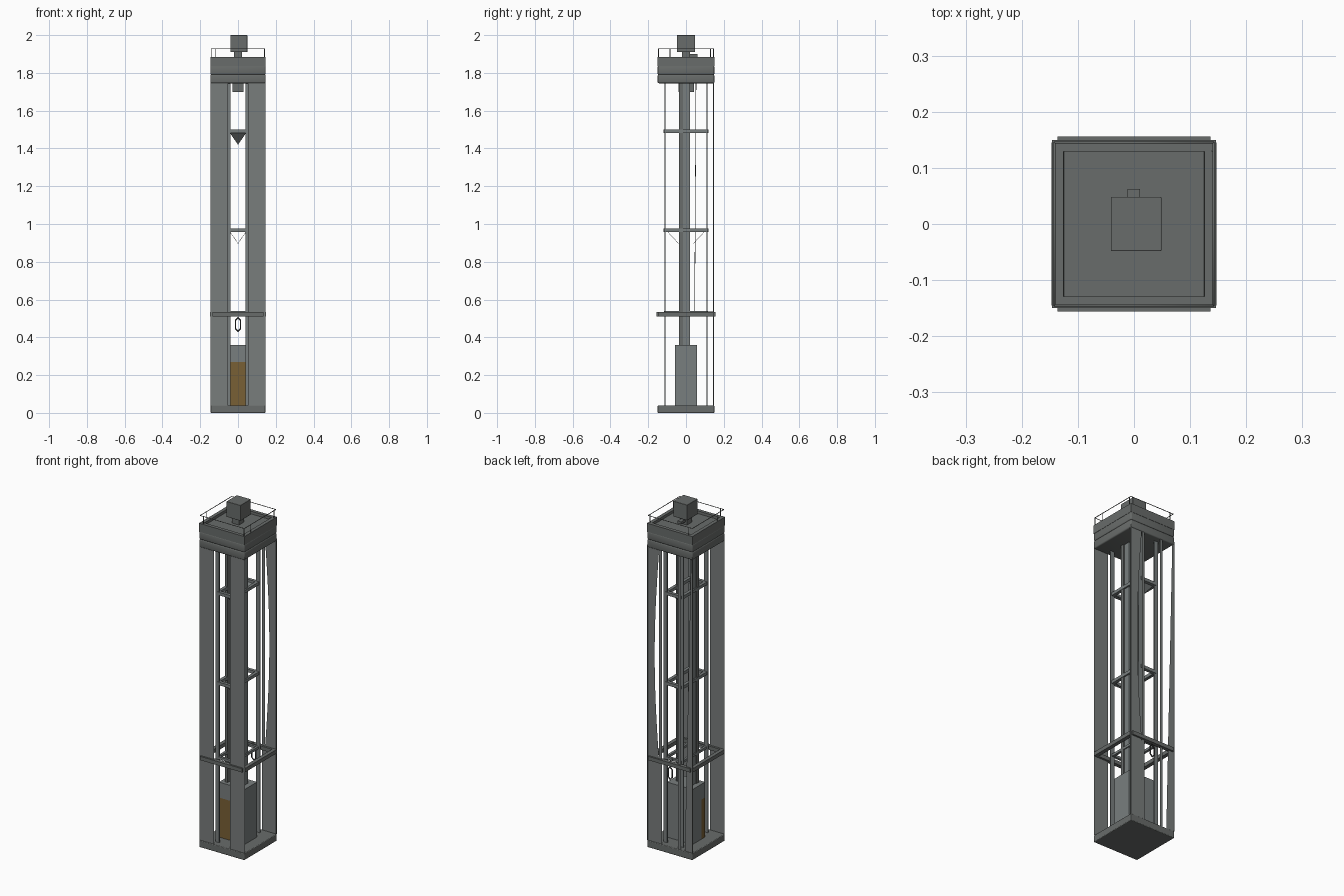
import bpy, bmesh, math
from mathutils import Vector

if "Cube" in bpy.data.objects:
    bpy.data.objects.remove(bpy.data.objects["Cube"])


def material(name, rgb):
    m = bpy.data.materials.new(name)
    m.diffuse_color = (*rgb, 1)
    m.use_nodes = True
    m.node_tree.nodes["Principled BSDF"].inputs["Base Color"].default_value = m.diffuse_color
    return m


PANEL = material("panel grey", (0.19, 0.205, 0.2))
DARK = material("dark grey steel", (0.14, 0.15, 0.145))
STEEL = material("rail steel", (0.19, 0.21, 0.21))
CAR = material("car grey", (0.19, 0.21, 0.21))
BROWN = material("brown door", (0.19, 0.115, 0.035))
BLACK = material("cable black", (0.07, 0.075, 0.075))


def finish(name, bm, mat, smooth=False):
    bmesh.ops.recalc_face_normals(bm, faces=bm.faces)
    me = bpy.data.meshes.new(name)
    bm.to_mesh(me)
    bm.free()
    ob = bpy.data.objects.new(name, me)
    bpy.context.collection.objects.link(ob)
    me.materials.append(mat)
    if smooth:
        for p in me.polygons:
            p.use_smooth = True
    return ob


def box(name, x0, x1, y0, y1, z0, z1, mat, bevel=0, smooth=False):
    bm = bmesh.new()
    bmesh.ops.create_cube(bm, size=1)
    for v in bm.verts:
        v.co = Vector(((x0 + x1) / 2 + v.co.x * (x1 - x0),
                       (y0 + y1) / 2 + v.co.y * (y1 - y0),
                       (z0 + z1) / 2 + v.co.z * (z1 - z0)))
    if bevel:
        bmesh.ops.bevel(bm, geom=bm.edges[:], offset=bevel, segments=3,
                        profile=0.5, affect='EDGES')
    return finish(name, bm, mat, smooth)


def plate(name, points, mat):
    bm = bmesh.new()
    bm.faces.new([bm.verts.new(p) for p in points])
    return finish(name, bm, mat)


def tube(name, points, radius, mat, closed=False, sides=6):
    # straight cylinders joined end to end
    bm = bmesh.new()
    pts = [Vector(p) for p in points]
    pairs = list(zip(pts, pts[1:] + pts[:1]))
    for a, b in pairs if closed else pairs[:-1]:
        d = b - a
        new = bmesh.ops.create_cone(bm, cap_ends=True, segments=sides, radius1=radius,
                                    radius2=radius, depth=d.length + radius)["verts"]
        rot = d.to_track_quat('Z', 'Y')
        for v in new:
            v.co = rot @ v.co + (a + b) / 2
    return finish(name, bm, mat, True)


def frame(name, x, y, z, r, mat):
    # rectangular ring of square bars
    for s, side in ((-1, "a"), (1, "b")):
        box(f"{name}_x_{side}", -x, x, s * y - r, s * y + r, z - r, z + r, mat)
        box(f"{name}_y_{side}", s * x - r, s * x + r, -y, y, z - r, z + r, mat)


# Base slab
box("base", -0.146, 0.146, -0.15, 0.15, 0, 0.04, DARK, 0.004)

# Front leg panels
for s, side in ((-1, "left"), (1, "right")):
    plate(f"front_panel_{side}", [(s * x, -0.146, z) for x, z in
          ((0.052, 0.04), (0.146, 0.04), (0.146, 1.76), (0.052, 1.76))], PANEL)

# Back leg panels, with a tapered left one and a bowed right one
plate("back_panel_left", [(x, 0.146, z) for x, z in
      ((-0.146, 0.04), (-0.095, 0.04), (-0.135, 1.76), (-0.146, 1.76))], PANEL)
bow = [(0.07 + 0.03 * math.sin(math.pi * i / 8), 0.146, 0.5 + 1.26 * i / 8) for i in range(9)]
plate("back_panel_right", [(0.146, 0.146, 1.76), (0.146, 0.146, 0.04), (0.07, 0.146, 0.04)] + bow, PANEL)
for s, side in ((-1, "left"), (1, "right")):
    plate(f"back_strip_{side}", [(s * x, 0.146, z) for x, z in
          ((0.052, 0.04), (0.07, 0.04), (0.07, 1.76), (0.052, 1.76))], PANEL)
    box(f"back_corner_edge_{side}", s * 0.144 - 0.002, s * 0.144 + 0.002, 0.142, 0.149, 0.04, 1.76, DARK)

# Inner posts and guide rails
for s in (-1, 1):
    for t in (-1, 1):
        box("inner_post", s * 0.053 - 0.012, s * 0.053 + 0.012,
            t * 0.112 - 0.003, t * 0.112 + 0.003, 0.04, 1.76, STEEL)
    box("guide_rail_web", s * 0.047 - 0.004, s * 0.047 + 0.004, -0.017, 0.02, 0.04, 1.76, STEEL)
    box("guide_rail_flange", s * 0.049 - 0.008, s * 0.049 + 0.008, -0.037, -0.017, 0.04, 1.76, DARK)

# Horizontal frames
frame("upper_frame", 0.05, 0.11, 1.49, 0.009, STEEL)
frame("middle_frame", 0.05, 0.11, 0.967, 0.009, STEEL)
frame("inner_low_frame", 0.05, 0.11, 0.533, 0.007, STEEL)
frame("outer_low_frame", 0.136, 0.145, 0.522, 0.011, DARK)

# Braces hanging under the frames
for t in (-1, 1):
    corners = [(-0.045, t * 0.1, 1.485), (0, t * 0.04, 1.42), (0.045, t * 0.1, 1.485)]
    plate("upper_brace", corners, STEEL)
    tube("middle_brace", [(x, y, z - 0.523) for x, y, z in corners], 0.001, DARK)

# Lift car with brown front and a brown strip on its left side
bm = bmesh.new()
bmesh.ops.create_cube(bm, size=1)
for v in bm.verts:
    v.co = Vector((v.co.x * 0.164, v.co.y * 0.116, 0.2 + v.co.z * 0.32))
for co, no in (((0, 0, 0.27), (0, 0, 1)), ((0, -0.025, 0), (0, 1, 0))):
    bmesh.ops.bisect_plane(bm, geom=bm.verts[:] + bm.edges[:] + bm.faces[:],
                           plane_co=co, plane_no=no)
car = finish("lift_car", bm, CAR)
car.data.materials.append(BROWN)
for p in car.data.polygons:
    c, n = p.center, p.normal
    if c.z < 0.27 and (n.y < -0.5 or (n.x < -0.5 and c.y < -0.025)):
        p.material_index = 1

# Roof of three rounded bands, with a sunken deck
for i in range(2):
    box("roof_band", -0.146, 0.146, -0.15, 0.15, 1.745 + 0.045 * i, 1.792 + 0.045 * i, DARK, 0.007, True)
bm = bmesh.new()
bmesh.ops.create_cube(bm, size=1)
for v in bm.verts:
    v.co = Vector((v.co.x * 0.292, v.co.y * 0.3, 1.859 + v.co.z * 0.05))
bm.normal_update()
deck = [f for f in bm.faces if f.normal.z > 0.5]
bmesh.ops.inset_region(bm, faces=deck, thickness=0.029)
bmesh.ops.inset_region(bm, faces=deck, thickness=0.001, depth=-0.015)
finish("roof_top_band", bm, DARK)

# Railing on the roof
loop = [(-0.142, -0.145), (0.142, -0.145), (0.142, 0.145), (-0.142, 0.145)]
tube("railing", [(x, y, 1.928) for x, y in loop], 0.002, DARK, True)
for x, y in [(-0.12, -0.145), (0.14, -0.145), (-0.12, 0.145), (0.14, 0.13), (0.142, -0.085), (-0.142, -0.085)]:
    tube("railing_post", [(x, y, 1.88), (x, y, 1.928)], 0.002, DARK)

# Winch housing on the roof and pulley box under it
box("winch_neck", -0.022, 0.022, -0.022, 0.022, 1.865, 1.915, DARK)
box("winch_housing", -0.041, 0.049, -0.048, 0.048, 1.91, 2.0, DARK, 0.002)
box("winch_side_box", -0.012, 0.011, 0.022, 0.062, 1.885, 1.9, DARK)
box("pulley_box", -0.028, 0.028, -0.04, 0.042, 1.70, 1.755, DARK)

# Cable with hook loop at the back
tube("cable", [(0, 0.053, 1.75), (0, 0.046, 0.537), (0, 0.146, 0.537), (0, 0.146, 0.5)], 0.0015, DARK)
tube("hook_loop", [(x, 0.146, z) for x, z in
     ((0, 0.503), (0.013, 0.49), (0.013, 0.445), (0, 0.432), (-0.013, 0.445), (-0.013, 0.49))],
     0.0035, BLACK, True)
